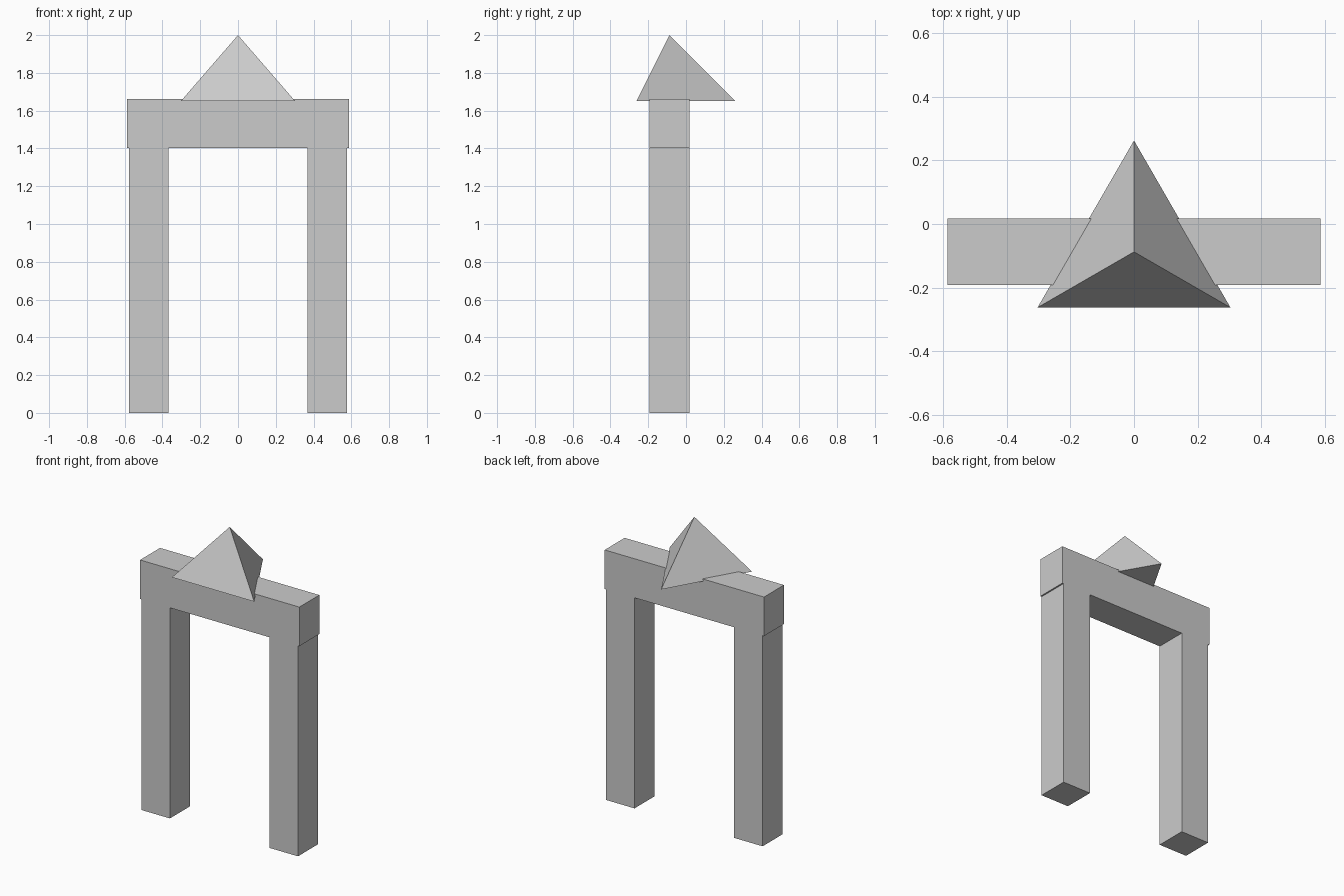
import bpy

if "Cube" in bpy.data.objects:
    bpy.data.objects.remove(bpy.data.objects["Cube"])

DEPTH = 0.21      # shared thickness of posts and lintel
Y = -0.0875       # centre line of the arch
POST_H = 1.403
LINTEL_TOP = 1.663


def box(name, centre, size):
    bpy.ops.mesh.primitive_cube_add(size=1, location=centre)
    ob = bpy.context.object
    ob.name = name
    ob.scale = size
    bpy.ops.object.transform_apply(location=False, rotation=False, scale=True)
    return ob


# Two square posts
for side, name in ((-1, "left_post"), (1, "right_post")):
    box(name, (side * 0.472, Y, POST_H / 2), (DEPTH, DEPTH, POST_H))

# Lintel resting on the posts, slightly overhanging at the ends
box("lintel", (0, Y, (POST_H + LINTEL_TOP) / 2),
    (1.174, DEPTH, LINTEL_TOP - POST_H))

# Three-sided pyramid cap, one corner pointing to the back
bpy.ops.mesh.primitive_cone_add(vertices=3, radius1=0.35, radius2=0, depth=0.35,
                                location=(0, Y, 1.825))
bpy.context.object.name = "pyramid_cap"
